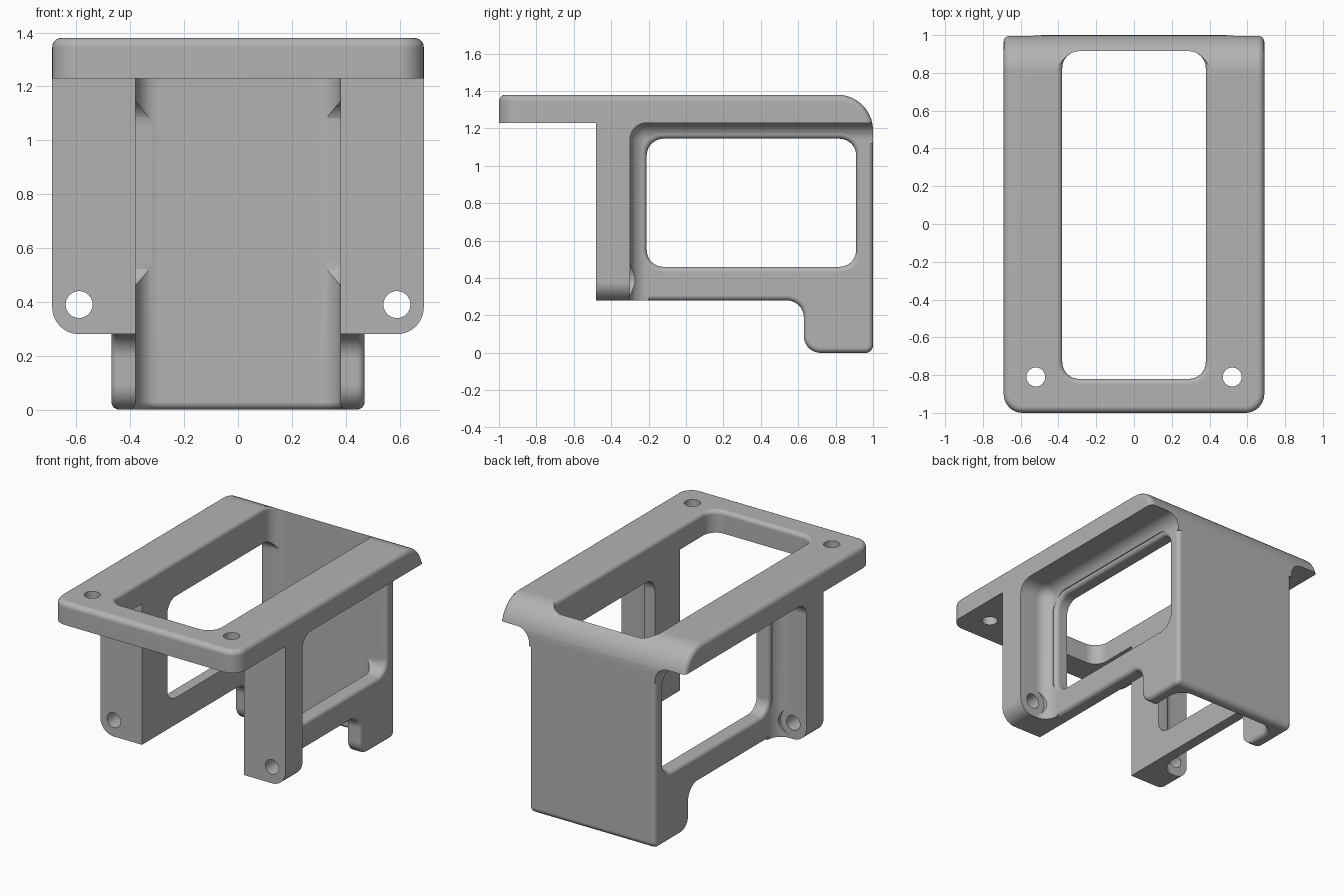
import bpy, bmesh, math
from mathutils import Vector

if "Cube" in bpy.data.objects:
    bpy.data.objects.remove(bpy.data.objects["Cube"])

HALF, WALL, INNER = 0.69, 0.47, 0.38     # half widths: plate, shell, cavity
ROUND, SOFT = 0.09, 0.028                # fillet and edge radii

grey = bpy.data.materials.new("satin grey")
grey.use_nodes = True
grey.diffuse_color = (0.45, 0.45, 0.45, 1)
grey.node_tree.nodes["Principled BSDF"].inputs["Base Color"].default_value = grey.diffuse_color


def rounded(points, steps=10):
    """Turn (a, b, radius) corners into an outline with arcs."""
    out = []
    for i, (a, b, r) in enumerate(points):
        p = Vector((a, b))
        if r == 0:
            out.append(p)
            continue
        u = (Vector(points[i - 1][:2]) - p).normalized()
        v = (Vector(points[(i + 1) % len(points)][:2]) - p).normalized()
        centre = p + (u + v) * r
        for k in range(steps + 1):
            t = k / steps * math.pi / 2
            out.append(centre - v * r * math.cos(t) - u * r * math.sin(t))
    return out


def rect(a0, a1, b0, b1, r, grow=0):
    a0, a1, b0, b1, r = a0 - grow, a1 + grow, b0 - grow, b1 + grow, r + grow
    return rounded([(a0, b0, r), (a1, b0, r), (a1, b1, r), (a0, b1, r)])


def loft(name, layers, place, soften=None):
    """Skin a stack of (outline, depth) layers; place maps (a, b, depth) to xyz."""
    bm = bmesh.new()
    rings = [[bm.verts.new(place(p.x, p.y, d)) for p in line] for line, d in layers]
    for low, high in zip(rings, rings[1:]):
        for i in range(len(low)):
            bm.faces.new((low[i - 1], low[i], high[i], high[i - 1]))
    bm.faces.new(rings[0])
    bm.faces.new(rings[-1])
    bmesh.ops.recalc_face_normals(bm, faces=bm.faces)
    for test, radius, segments in soften or []:
        bm.normal_update()
        edges = [e for e in bm.edges if e.calc_face_angle(0) > 0.9 and test(*[v.co for v in e.verts])]
        bmesh.ops.bevel(bm, geom=edges, offset=radius, segments=segments, profile=0.5,
                        affect='EDGES', clamp_overlap=False)
    bmesh.ops.recalc_face_normals(bm, faces=bm.faces)
    mesh = bpy.data.meshes.new(name)
    bm.to_mesh(mesh)
    bm.free()
    mesh.materials.append(grey)
    ob = bpy.data.objects.new(name, mesh)
    bpy.context.collection.objects.link(ob)
    return ob


def combine(target, tool, operation):
    """Apply a boolean and discard the tool."""
    mod = target.modifiers.new("combine", 'BOOLEAN')
    mod.operation, mod.object, mod.solver = operation, tool, 'EXACT'
    bpy.context.view_layer.objects.active = target
    bpy.ops.object.modifier_apply(modifier=mod.name)
    bpy.data.objects.remove(tool)


def along_x(a, b, d): return (d, a, b)
def along_y(a, b, d): return (a, d, b)
def along_z(a, b, d): return (a, b, d)


# Top plate and front flanges, cut from one side profile
side = rounded([(-1, 1.23, 0), (-0.48, 1.23, 0), (-0.48, 0.28, 0), (-0.2, 0.28, 0),
                (-0.2, 1.12, 0), (1, 1.12, 0), (1, 1.38, 0.19), (-1, 1.38, 0)])
frame = loft("bracket_frame", [(side, -HALF), (side, HALF)], along_x, [
    (lambda p, q: max(p.y, q.y) < -0.99 and abs(p.z - q.z) > 0.1, 0.1, 10),
    (lambda p, q: max(p.z, q.z) < 0.3 and abs(p.y - q.y) > 0.1 and abs(p.x) > 0.6, 0.1, 10),
    (lambda p, q: max(p.z, q.z) > 1.235, 0.035, 5)])

# Side pockets leave the filleted flange backs and plate underside
for s in (-1, 1):
    lo, hi = sorted((s * WALL, s * 1.2))
    base = [Vector(c) for c in ((lo, -0.3), (hi, -0.3), (hi, 1.5), (lo, 1.5))]
    pocket = loft("pocket_cutter", [(base, -0.5), (base, 1.23)], along_z,
                  [(lambda p, q: True, ROUND, 10)])
    combine(frame, pocket, 'DIFFERENCE')

# Side walls, back wall and feet
wall = rounded([(-0.4, 1.32, 0), (-0.4, 0.28, 0), (0.63, 0.28, ROUND), (0.63, 0, ROUND),
                (1, 0, 0.04), (1, 1.32, 0.19)])
shell = loft("shell", [(wall, -WALL), (wall, WALL)], along_x,
             [(lambda p, q: abs(p.x - q.x) < 0.01, SOFT, 5)])
combine(frame, shell, 'UNION')

# Central opening with softened top and bottom rims
arcs = [(SOFT * (1 - math.sin(t)), SOFT * (1 - math.cos(t)))
        for t in (k / 5 * math.pi / 2 for k in range(6))]
opening = lambda grow: rect(-INNER, INNER, -0.82, 0.915, ROUND, grow)
layers = [(opening(SOFT), -0.2)] + [(opening(g), d) for g, d in arcs]
layers += [(opening(g), 1.38 - d) for g, d in reversed(arcs)] + [(opening(SOFT), 1.6)]
combine(frame, loft("opening_cutter", layers, along_z), 'DIFFERENCE')

# Side windows, softened on the outside
window = lambda grow: rect(-0.21, 0.91, 0.46, 1.145, ROUND, grow)
for s in (-1, 1):
    layers = [(window(0), s * 0.2)]
    layers += [(window(g), s * (WALL - d)) for g, d in reversed(arcs)]
    layers += [(window(SOFT), s * 0.9)]
    combine(frame, loft("window_cutter", layers, along_x), 'DIFFERENCE')


# Mounting holes in the plate and flanges, with clearance behind the flanges
def circle(a, b, r):
    return [Vector((a + r * math.cos(k * math.pi / 16), b + r * math.sin(k * math.pi / 16)))
            for k in range(32)]


for s in (-1, 1):
    for outline, start, end, place in (
            (circle(s * 0.52, -0.81, 0.05), 1.1, 1.5, along_z),
            (circle(s * 0.59, 0.39, 0.05), -0.7, -0.1, along_y),
            (circle(s * 0.59, 0.39, 0.095), -0.3, -0.1, along_y)):
        combine(frame, loft("hole_cutter", [(outline, start), (outline, end)], place), 'DIFFERENCE')

# Smooth fillets, crisp flat faces
bpy.ops.object.select_all(action='DESELECT')
frame.select_set(True)
bpy.context.view_layer.objects.active = frame
bpy.ops.object.shade_smooth_by_angle(angle=math.radians(30))
weighted = frame.modifiers.new("even shading", 'WEIGHTED_NORMAL')
weighted.keep_sharp = True
